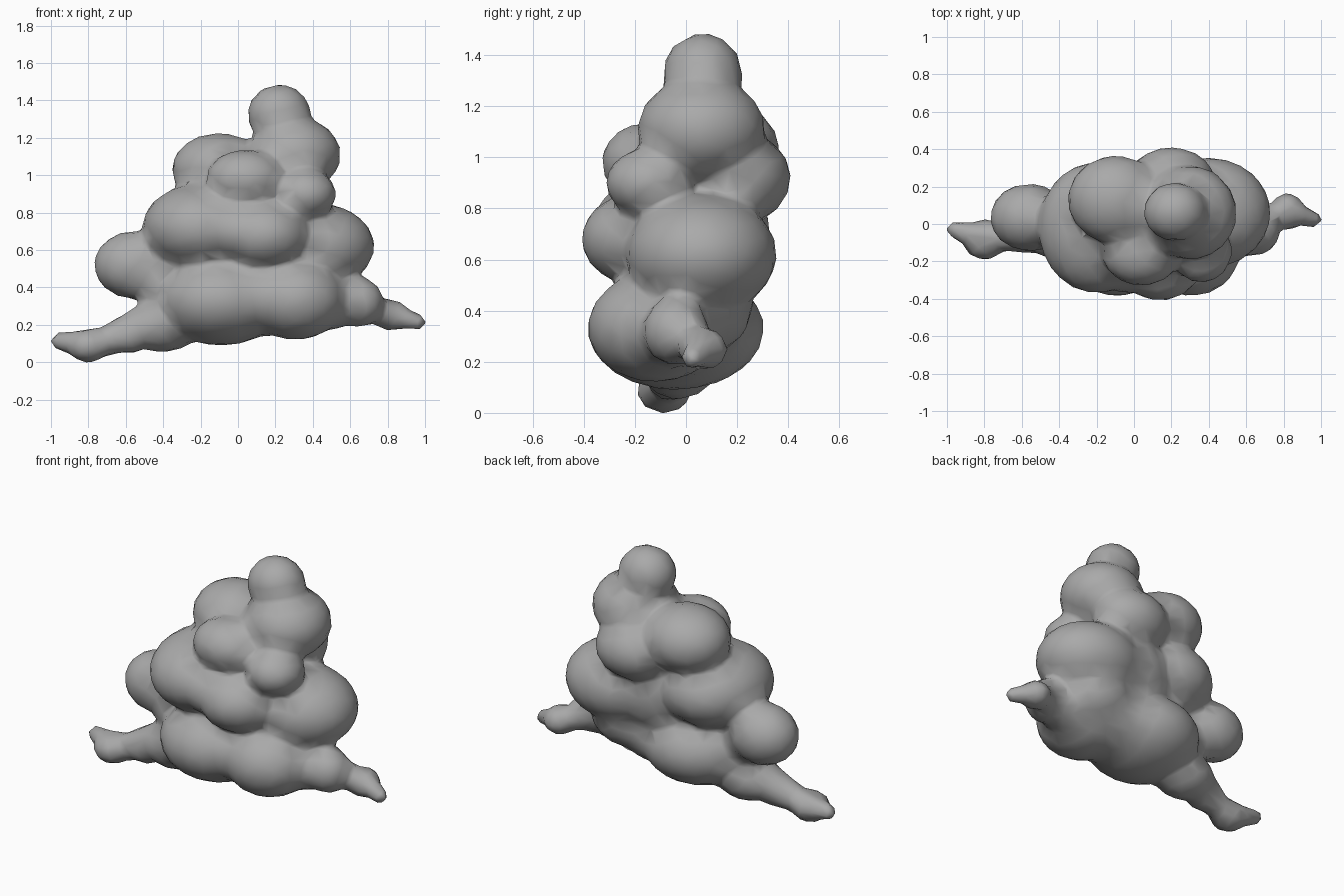
import bpy, bmesh
from mathutils import Matrix, Vector

cube = bpy.data.objects.get("Cube")
if cube:
    bpy.data.objects.remove(cube, do_unlink=True)

# One soft grey for the whole cloud
grey = bpy.data.materials.new("cloud_grey")
grey.use_nodes = True
colour = (0.4, 0.4, 0.4, 1)
grey.diffuse_color = colour
grey.node_tree.nodes["Principled BSDF"].inputs["Base Color"].default_value = colour


def puff(bm, centre, radii):
    m = Matrix.Translation(Vector(centre)) @ Matrix.Diagonal((*radii, 1))
    bmesh.ops.create_icosphere(bm, subdivisions=4, radius=1, matrix=m)


def wisp(bm, points):
    """A tapering tail: puffs blended between (x, y, z, radius) points."""
    for a, b in zip(points, points[1:]):
        for i in range(5):
            p = Vector(a).lerp(Vector(b), i / 4)
            puff(bm, p[:3], (p[3],) * 3)


bm = bmesh.new()

# Crown
puff(bm, (0.22, 0.065, 1.325), (0.17, 0.156, 0.16))
puff(bm, (0.30, 0.06, 1.11), (0.25, 0.25, 0.2))

# Upper puffs: rear right, front, front left, rear
puff(bm, (-0.10, 0.13, 1.03), (0.255, 0.235, 0.195))
puff(bm, (0.04, -0.155, 0.98), (0.21, 0.175, 0.155))
puff(bm, (0.36, -0.145, 0.90), (0.165, 0.17, 0.135))
puff(bm, (0.20, 0.21, 0.92), (0.24, 0.2, 0.18))

# Middle puffs
puff(bm, (-0.20, -0.02, 0.72), (0.31, 0.35, 0.235))
puff(bm, (0.14, -0.17, 0.68), (0.24, 0.24, 0.185))
puff(bm, (0.40, 0.06, 0.62), (0.33, 0.295, 0.235))
puff(bm, (-0.56, 0.035, 0.52), (0.21, 0.18, 0.18))

# Base puffs
puff(bm, (-0.09, -0.04, 0.33), (0.345, 0.345, 0.24))
puff(bm, (0.31, -0.12, 0.335), (0.265, 0.265, 0.215))

# Core that fills the hollows between the puffs
puff(bm, (0.15, 0.07, 1.0), (0.23, 0.19, 0.2))
puff(bm, (-0.02, -0.10, 0.71), (0.27, 0.27, 0.18))
puff(bm, (0.13, 0.10, 0.65), (0.28, 0.2, 0.26))
puff(bm, (0.14, -0.06, 0.35), (0.32, 0.29, 0.21))
puff(bm, (0.34, 0.04, 0.42), (0.24, 0.22, 0.2))
puff(bm, (0.50, -0.05, 0.32), (0.16, 0.15, 0.145))
puff(bm, (-0.42, 0.0, 0.45), (0.16, 0.14, 0.17))

# Trailing wisp on the right
puff(bm, (-0.40, -0.03, 0.20), (0.2, 0.16, 0.145))
puff(bm, (-0.58, -0.06, 0.145), (0.11, 0.1, 0.1))
puff(bm, (-0.80, -0.085, 0.088), (0.115, 0.11, 0.09))
wisp(bm, [(-0.955, -0.03, 0.113, 0.05), (-0.82, -0.07, 0.095, 0.075),
          (-0.70, -0.07, 0.115, 0.08), (-0.48, -0.03, 0.2, 0.12)])

# Trailing wisp on the left
puff(bm, (0.64, -0.04, 0.32), (0.14, 0.13, 0.135))
puff(bm, (0.82, 0.065, 0.25), (0.095, 0.1, 0.085))
wisp(bm, [(0.96, 0.025, 0.215, 0.047), (0.9, 0.045, 0.23, 0.055),
          (0.81, 0.06, 0.25, 0.073), (0.65, 0.0, 0.31, 0.09)])

mesh = bpy.data.meshes.new("cloud_body")
bm.to_mesh(mesh)
bm.free()
mesh.materials.append(grey)
cloud = bpy.data.objects.new("cloud_body", mesh)
bpy.context.collection.objects.link(cloud)
bpy.ops.object.select_all(action="DESELECT")
cloud.select_set(True)
bpy.context.view_layer.objects.active = cloud

# Fuse the puffs into one skin, soften the creases, then coarsen the facets
remesh = cloud.modifiers.new("fuse", "REMESH")
remesh.mode = "VOXEL"
remesh.voxel_size = 0.02
soften = cloud.modifiers.new("soften", "SMOOTH")
soften.factor = 0.5
soften.iterations = 11
coarsen = cloud.modifiers.new("coarsen", "DECIMATE")
coarsen.ratio = 0.07
for name in ("fuse", "soften", "coarsen"):
    bpy.ops.object.modifier_apply(modifier=name)
bpy.ops.object.shade_smooth()
